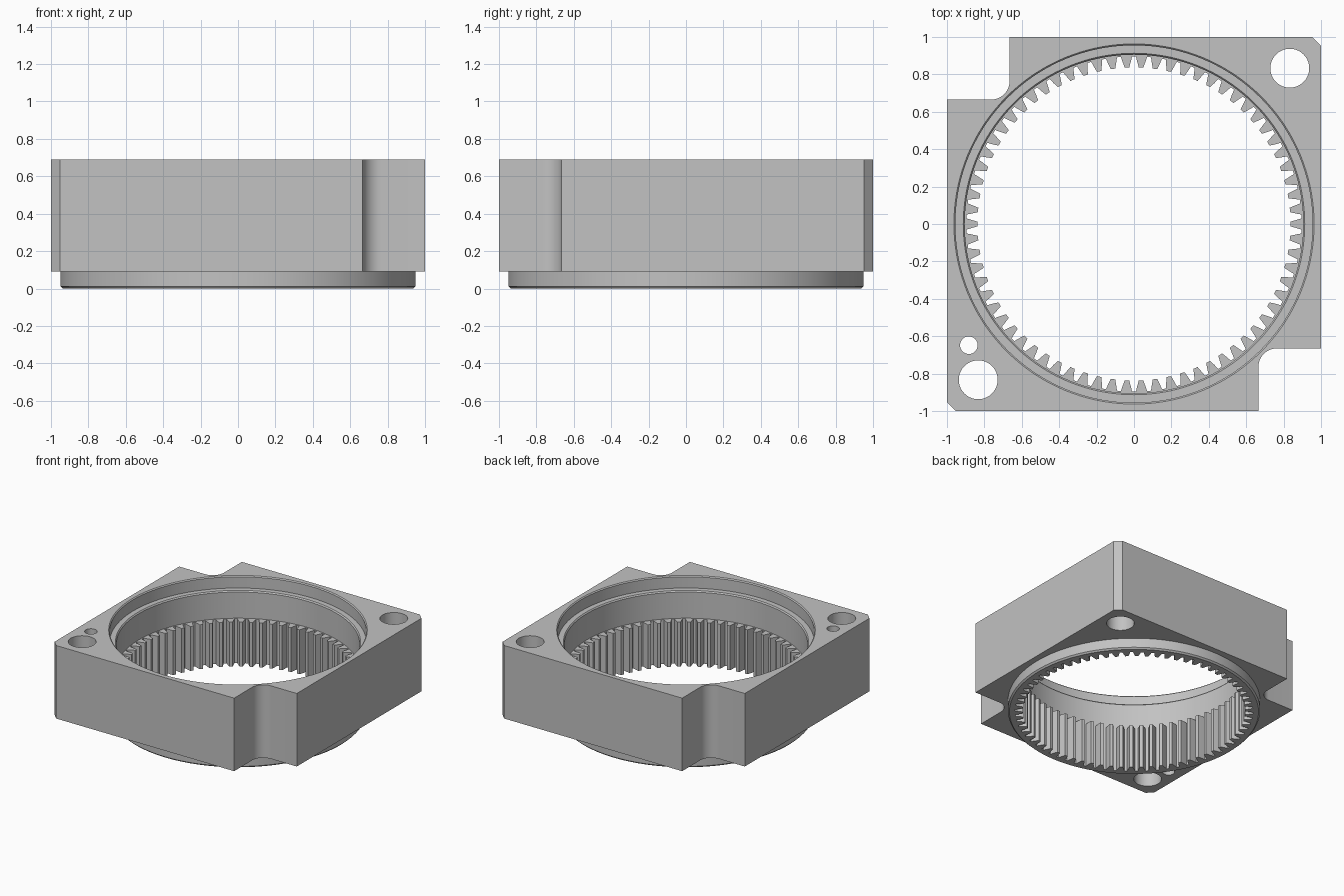
import bpy, bmesh
from math import cos, sin, pi, radians

if "Cube" in bpy.data.objects:
    bpy.data.objects.remove(bpy.data.objects["Cube"])

TOP, BASE, GEAR_TOP = 0.69, 0.09, 0.365
SEGMENTS, TEETH = 144, 70

metal = bpy.data.materials.new("grey metal")
metal.use_nodes = True
colour = (0.54, 0.54, 0.54, 1)
metal.diffuse_color = colour
metal.node_tree.nodes["Principled BSDF"].inputs["Base Color"].default_value = colour


def finish(name, bm):
    bmesh.ops.recalc_face_normals(bm, faces=bm.faces)
    mesh = bpy.data.meshes.new(name)
    bm.to_mesh(mesh)
    bm.free()
    mesh.materials.append(metal)
    obj = bpy.data.objects.new(name, mesh)
    bpy.context.collection.objects.link(obj)
    return obj


def prism(name, outline, z0, z1):
    bm = bmesh.new()
    low = [bm.verts.new((x, y, z0)) for x, y in outline]
    high = [bm.verts.new((x, y, z1)) for x, y in outline]
    bm.faces.new(low)
    bm.faces.new(high)
    for i in range(len(low)):
        j = (i + 1) % len(low)
        bm.faces.new((low[i], low[j], high[j], high[i]))
    return finish(name, bm)


def lathe(name, profile):
    # Stacked rings of (radius, z), capped at both ends
    bm = bmesh.new()
    rings = []
    for r, z in profile:
        rings.append([bm.verts.new((r * cos(2 * pi * i / SEGMENTS), r * sin(2 * pi * i / SEGMENTS), z))
                      for i in range(SEGMENTS)])
    bm.faces.new(rings[0])
    bm.faces.new(rings[-1])
    for a, b in zip(rings, rings[1:]):
        for i in range(SEGMENTS):
            j = (i + 1) % SEGMENTS
            bm.faces.new((a[i], a[j], b[j], b[i]))
    return finish(name, bm)


def arc(cx, cy, r, start, end, steps):
    angles = [radians(start + (end - start) * i / steps) for i in range(steps + 1)]
    return [(cx + r * cos(a), cy + r * sin(a)) for a in angles]


def combine(target, other, operation):
    other.hide_render = True
    mod = target.modifiers.new(operation.lower(), 'BOOLEAN')
    mod.operation = operation
    mod.solver = 'EXACT'
    mod.object = other
    bpy.context.view_layer.objects.active = target
    bpy.ops.object.modifier_apply(modifier=mod.name)
    bpy.data.objects.remove(other)


# Square block: two bevelled corners, two filleted corner notches
notch, fillet, bevel = 0.665, 0.1, 0.047
c = notch + fillet
half = [(-1, -1 + bevel), (-1 + bevel, -1), (notch, -1)]
half += arc(c, -c, fillet, 180, 90, 12) + [(1, -notch)]
outline = half + [(-x, -y) for x, y in half]
housing = prism("ring_gear_housing", outline, BASE, TOP)

# Round locating boss underneath
boss = lathe("boss", [(0.938, 0), (0.95, 0.012), (0.95, BASE + 0.05)])
combine(housing, boss, 'UNION')

# Stepped bore with chamfered edges
bore = lathe("bore_cutter", [
    (0.905, GEAR_TOP), (0.905, TOP - 0.11), (0.913, TOP - 0.1), (0.955, TOP - 0.1),
    (0.955, TOP - 0.008), (0.963, TOP), (0.963, TOP + 0.1)])
combine(housing, bore, 'DIFFERENCE')

# Internal teeth: the opening of the ring gear
tooth = [(-0.37, 0.896), (-0.28, 0.868), (-0.16, 0.837)]
tooth += [(-t, r) for t, r in reversed(tooth)]
opening = []
for k in range(TEETH):
    for t, r in tooth:
        a = pi / 2 + (k + 0.5 + t) * 2 * pi / TEETH
        opening.append((r * cos(a), r * sin(a)))
combine(housing, prism("tooth_cutter", opening, -0.1, GEAR_TOP + 0.05), 'DIFFERENCE')

# Two bolt holes and a dowel hole
for x, y, r in [(0.833, 0.833, 0.104), (-0.833, -0.833, 0.104), (-0.883, -0.648, 0.047)]:
    hole = prism("hole_cutter", arc(x, y, r, 0, 360, 40)[:-1], -0.1, TOP + 0.1)
    combine(housing, hole, 'DIFFERENCE')

bpy.ops.object.select_all(action='DESELECT')
housing.select_set(True)
bpy.context.view_layer.objects.active = housing
bpy.ops.object.shade_smooth_by_angle(angle=radians(20))
